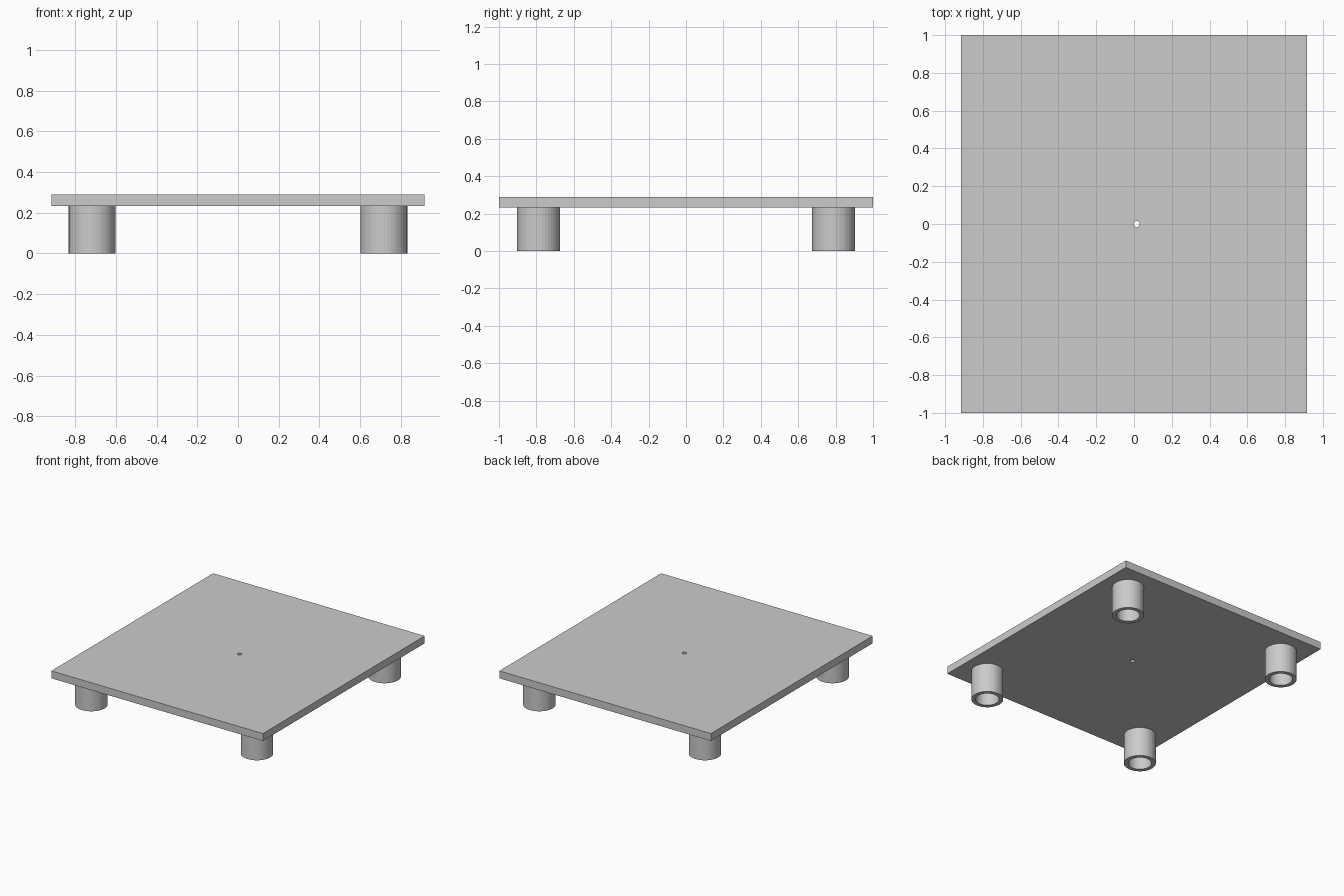
import bpy, bmesh, math

if "Cube" in bpy.data.objects:
    bpy.data.objects.remove(bpy.data.objects["Cube"])

grey = bpy.data.materials.new("light_grey")
grey.diffuse_color = (0.6, 0.6, 0.6, 1)
grey.use_nodes = True
grey.node_tree.nodes["Principled BSDF"].inputs["Base Color"].default_value = grey.diffuse_color

Z0, Z1 = 0.232, 0.29        # underside and top of the plate
LEG_X, LEG_Y = 0.717, 0.789


def ring(bm, r, z, n, cx=0.0):
    return [bm.verts.new((cx + r * math.cos(2 * math.pi * i / n),
                          r * math.sin(2 * math.pi * i / n), z)) for i in range(n)]


def bridge(bm, a, b):
    n = len(a)
    for i in range(n):
        j = (i + 1) % n
        bm.faces.new((a[i], a[j], b[j], b[i]))


def finish(bm, name):
    bmesh.ops.recalc_face_normals(bm, faces=bm.faces[:])
    mesh = bpy.data.meshes.new(name)
    bm.to_mesh(mesh)
    bm.free()
    mesh.materials.append(grey)
    ob = bpy.data.objects.new(name, mesh)
    bpy.context.collection.objects.link(ob)
    return ob


# Flat plate with a small drilled hole near the middle
bpy.ops.mesh.primitive_cube_add(size=1, location=(0, 0, (Z0 + Z1) / 2))
plate = bpy.context.object
plate.name = "top_plate"
plate.scale = (1.832, 2.0, Z1 - Z0)
bpy.ops.object.transform_apply(location=True, rotation=False, scale=True)
plate.data.materials.append(grey)

bm = bmesh.new()
low, high = ring(bm, 0.016, Z0 - 0.05, 24, 0.014), ring(bm, 0.016, Z1 + 0.05, 24, 0.014)
bridge(bm, low, high)
bm.faces.new(low)
bm.faces.new(high)
cutter = finish(bm, "hole_cutter")
cutter.hide_render = True
cutter.hide_viewport = True
cutter.display_type = 'WIRE'
hole = plate.modifiers.new("drilled_hole", 'BOOLEAN')
hole.operation = 'DIFFERENCE'
hole.solver = 'EXACT'
hole.object = cutter

# Four hollow tube legs, open at the bottom
for side, sx in (("left", -1), ("right", 1)):
    for end, sy in (("front", -1), ("back", 1)):
        bm = bmesh.new()
        loops = [ring(bm, r, z, 40) for r, z in
                 ((0.115, 0), (0.115, Z0), (0.084, Z0), (0.084, 0))]
        for k in range(4):
            bridge(bm, loops[k], loops[(k + 1) % 4])
        leg = finish(bm, f"{end}_{side}_leg")
        leg.location = (sx * LEG_X, sy * LEG_Y, 0)
